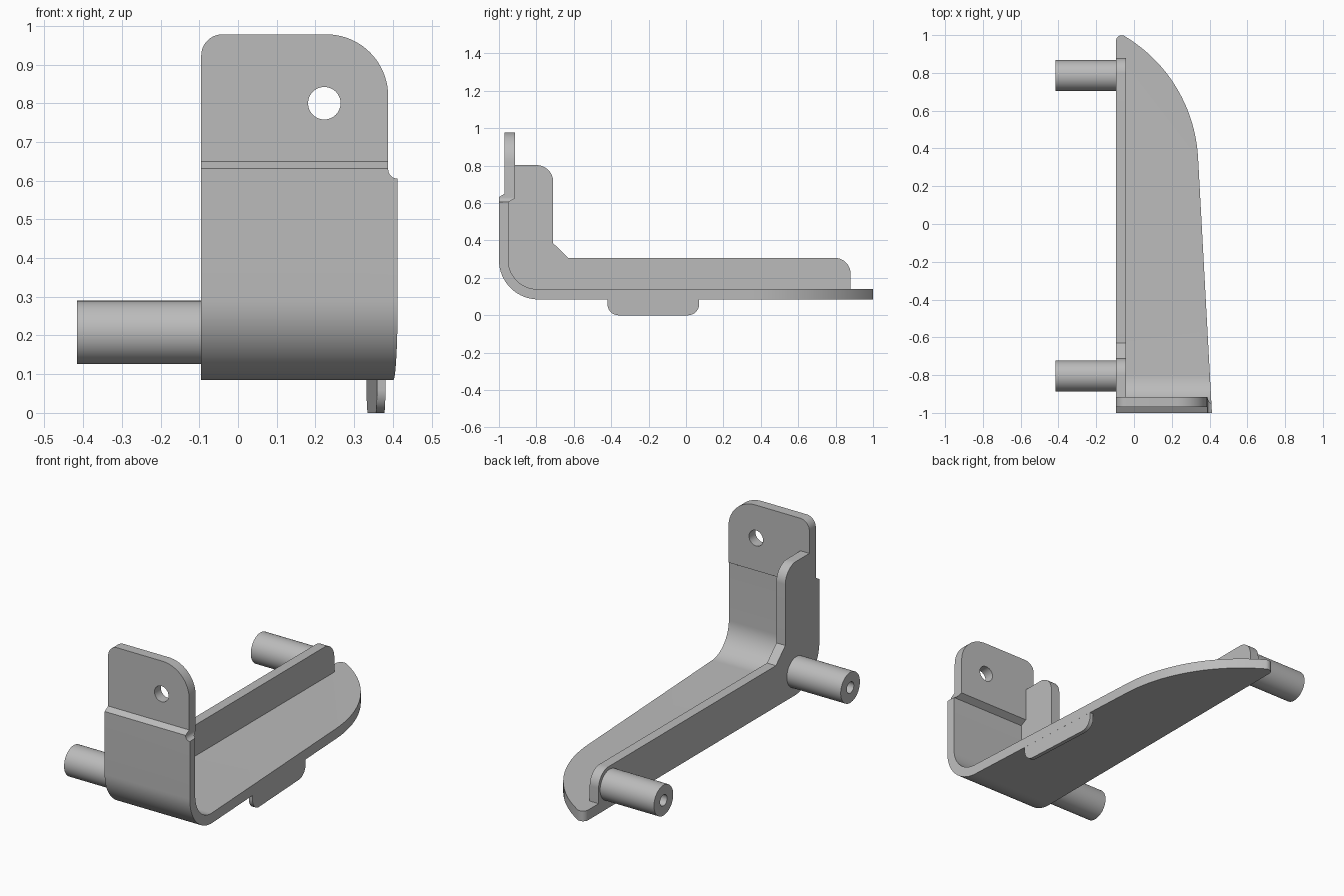
import bpy
import bmesh
import math
from mathutils import Matrix, Vector

cube = bpy.data.objects.get("Cube")
if cube:
    bpy.data.objects.remove(cube, do_unlink=True)

GREY = (0.5, 0.5, 0.5, 1)
metal = bpy.data.materials.new("plain grey")
metal.use_nodes = True
metal.diffuse_color = GREY
metal.node_tree.nodes["Principled BSDF"].inputs["Base Color"].default_value = GREY

LEFT = -0.095   # flat side of the bracket


def rounded(corners, steps=20):
    """Outline from (a, b) or (a, b, radius) corners, with arcs at the radii."""
    out = []
    for i, corner in enumerate(corners):
        p = Vector(corner[:2])
        if len(corner) == 2:
            out.append(p)
            continue
        r = corner[2]
        u = (Vector(corners[i - 1][:2]) - p).normalized()
        v = (Vector(corners[(i + 1) % len(corners)][:2]) - p).normalized()
        half = u.angle(v) / 2
        centre = p + (u + v).normalized() * (r / math.sin(half))
        tangent = r / math.tan(half)
        start, end = p + u * tangent - centre, p + v * tangent - centre
        sweep = start.angle_signed(end)
        for k in range(steps + 1):
            out.append(centre + Matrix.Rotation(-sweep * k / steps, 2) @ start)
    return out


def prism(name, corners, axis, low, high):
    """Extrude an outline along the x, y or z axis."""
    place = {"x": lambda a, b, d: (d, a, b),
             "y": lambda a, b, d: (a, d, b),
             "z": lambda a, b, d: (a, b, d)}[axis]
    bm = bmesh.new()
    face = bm.faces.new([bm.verts.new(place(p.x, p.y, low)) for p in rounded(corners)])
    swept = bmesh.ops.extrude_face_region(bm, geom=[face])["geom"]
    bmesh.ops.translate(bm, vec=place(0, 0, high - low),
                        verts=[g for g in swept if isinstance(g, bmesh.types.BMVert)])
    bmesh.ops.recalc_face_normals(bm, faces=bm.faces)
    return make(name, bm)


def cylinder(name, radius, length, centre, axis):
    """Cylinder along the x or y axis."""
    bm = bmesh.new()
    turn = Matrix.Rotation(math.pi / 2, 4, "Y" if axis == "x" else "X")
    bmesh.ops.create_cone(bm, cap_ends=True, segments=48, radius1=radius, radius2=radius,
                          depth=length, matrix=Matrix.Translation(centre) @ turn)
    return make(name, bm)


def make(name, bm):
    mesh = bpy.data.meshes.new(name)
    bm.to_mesh(mesh)
    bm.free()
    mesh.materials.append(metal)
    obj = bpy.data.objects.new(name, mesh)
    bpy.context.collection.objects.link(obj)
    return obj


def activate(obj):
    bpy.ops.object.select_all(action="DESELECT")
    obj.select_set(True)
    bpy.context.view_layer.objects.active = obj


def combine(obj, other, operation):
    """Apply a boolean and discard the second shape."""
    mod = obj.modifiers.new("combine", "BOOLEAN")
    mod.operation, mod.solver, mod.object = operation, "EXACT", other
    activate(obj)
    bpy.ops.object.modifier_apply(modifier=mod.name)
    bpy.data.objects.remove(other, do_unlink=True)


# Bent sheet: side profile with the curved bend and the offset upper tab
bracket = prism("bracket", [
    (-1, 0.085, 0.21), (-1, 0.632), (-0.97, 0.65), (-0.97, 1.1), (-0.915, 1.1),
    (-0.915, 0.625), (-0.95, 0.605), (-0.95, 0.14, 0.155), (1.2, 0.14), (1.2, 0.085),
], "x", LEFT, 0.6)

# Trim the sheet to its plan and front outlines
combine(bracket, prism("plan_trim", [
    (LEFT, -1.1), (0.418, -1.1), (0.317, 0.76, 0.8), (LEFT, 1.024, 0.03),
], "z", -0.1, 1.2), "INTERSECT")
combine(bracket, prism("front_trim", [
    (LEFT, 0), (0.5, 0), (0.5, 0.605), (0.388, 0.605, 0.025),
    (0.388, 0.978, 0.16), (LEFT, 0.978, 0.055),
], "y", -1.2, 1.2), "INTERSECT")
combine(bracket, cylinder("tab_hole", 0.042, 0.4, (0.223, -0.95, 0.8), "y"), "DIFFERENCE")

# Upright side web along the flat edge
combine(bracket, prism("side_web", [
    (-0.96, 0.12, 0.18), (-0.96, 0.803), (-0.71, 0.803, 0.09), (-0.71, 0.385),
    (-0.63, 0.307), (0.88, 0.307, 0.085), (0.88, 0.12),
], "x", LEFT, -0.042), "UNION")

# Small lug hanging under the slanted edge
lug = prism("lower_lug", [
    (-0.42, 0.1), (-0.42, 0, 0.06), (0.07, 0, 0.06), (0.07, 0.1),
], "x", -0.022, 0)
lug.data.transform(Matrix.Translation((0.358, 0, 0)) @ Matrix.Shear("YZ", 4, (0, 0)))
for vert in lug.data.vertices:
    vert.co.x -= 0.0543 * vert.co.y

# Hollow mounting pins
pins = []
for name, y in (("front_pin", -0.805), ("rear_pin", 0.785)):
    pin = cylinder(name, 0.082, 0.336, (-0.248, y, 0.208), "x")
    combine(pin, cylinder("pin_bore", 0.03, 0.5, (-0.416, y, 0.208), "x"), "DIFFERENCE")
    pins.append(pin)

for obj in [bracket, lug] + pins:
    activate(obj)
    bpy.ops.object.shade_smooth_by_angle(angle=math.radians(30))
